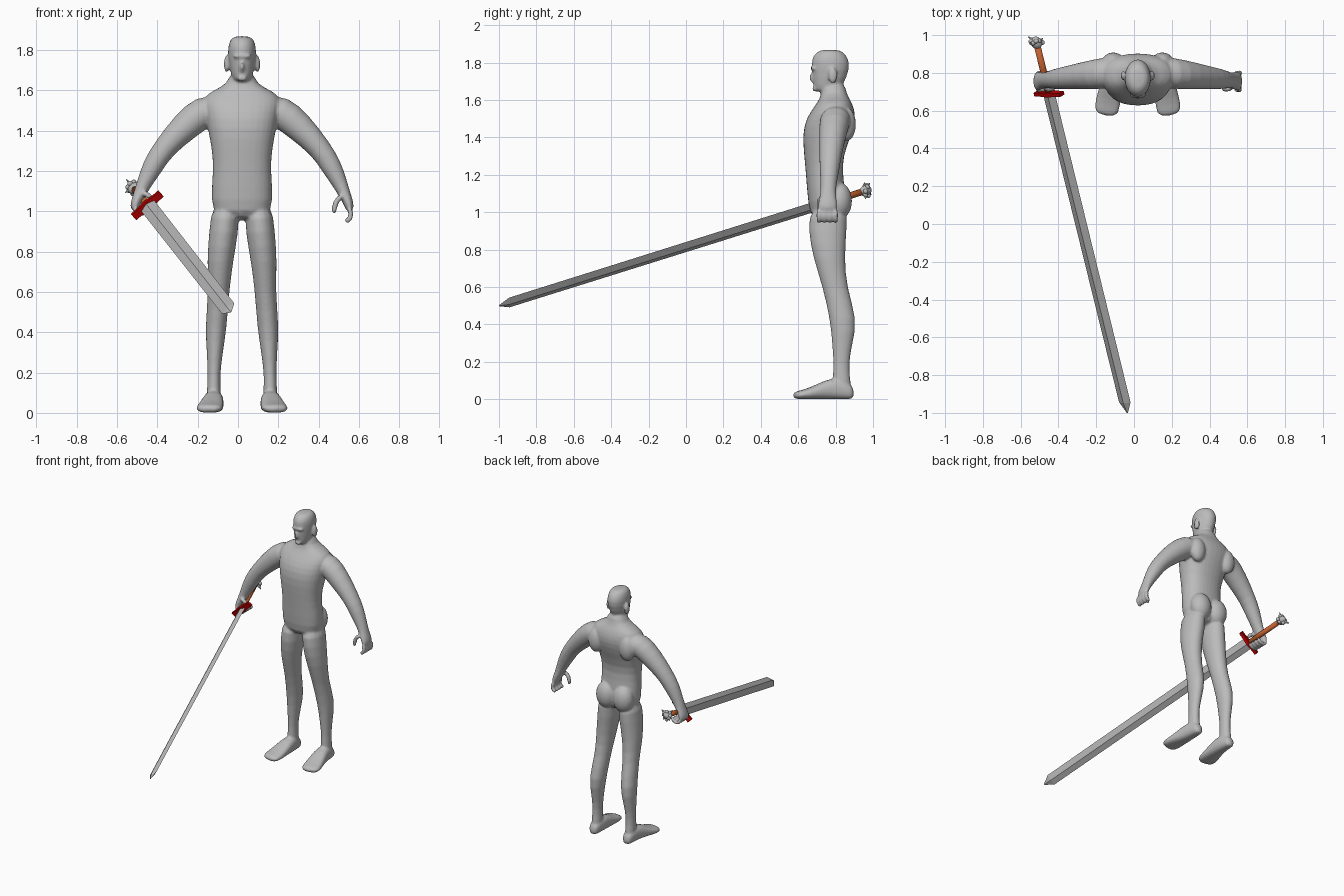
import bpy, bmesh, math, random
from mathutils import Vector, Matrix

if "Cube" in bpy.data.objects:
    bpy.data.objects.remove(bpy.data.objects["Cube"])

ACROSS, DEPTH, UP = Matrix.Identity(3)


def material(name, red, green, blue):
    mat = bpy.data.materials.new(name)
    mat.use_nodes = True
    colour = (red, green, blue, 1)
    mat.diffuse_color = colour
    mat.node_tree.nodes["Principled BSDF"].inputs["Base Color"].default_value = colour
    return mat


grey = material("grey", .5, .5, .5)
dark_red = material("dark red", .5, 0, 0)
orange_brown = material("orange brown", .55, .12, .03)


def loft(mesh, sections, depth=DEPTH, sides=16, power=1, phase=0, mirror=1):
    """Skin rounded sections (x, y, z, half width, half depth) along a path."""
    points = [Vector(section[:3]) for section in sections]
    last = len(points) - 1
    rings = []
    for i, (point, section) in enumerate(zip(points, sections)):
        tangent = points[min(i + 1, last)] - points[max(i - 1, 0)]
        tangent -= depth * tangent.dot(depth)
        wide = tangent.cross(depth).normalized()
        ring = []
        for k in range(sides):
            angle = math.tau * k / sides + phase
            c, s = math.cos(angle), math.sin(angle)
            place = (point + wide * section[-2] * math.copysign(abs(c) ** power, c)
                     + depth * section[-1] * math.copysign(abs(s) ** power, s))
            place.x *= mirror
            ring.append(mesh.verts.new(place))
        rings.append(ring)
    for low, high in zip(rings, rings[1:]):
        for k in range(sides):
            j = (k + 1) % sides
            mesh.faces.new((low[k], low[j], high[j], high[k]))
    mesh.faces.new(rings[0])
    mesh.faces.new(rings[-1])


def span(x, z, width, front, back):
    """Section given by its front and back depth."""
    return (x, (front + back) / 2, z, width, (back - front) / 2)


def ball(mesh, centre, radii):
    matrix = Matrix.Translation(centre) @ Matrix.Diagonal((*radii, 1))
    bmesh.ops.create_uvsphere(mesh, u_segments=16, v_segments=10, radius=1, matrix=matrix)


def finish(name, mesh, mat, matrix, smooth=False):
    bmesh.ops.recalc_face_normals(mesh, faces=mesh.faces)
    for face in mesh.faces:
        face.smooth = smooth
    data = bpy.data.meshes.new(name)
    mesh.to_mesh(data)
    mesh.free()
    data.materials.append(mat)
    part = bpy.data.objects.new(name, data)
    bpy.context.collection.objects.link(part)
    part.matrix_world = matrix
    return part


body = bmesh.new()

# Torso and neck: height, half width, front, back
torso = ((.95, .13, .67, .84), (1.05, .16, .65, .86), (1.2, .145, .64, .84),
         (1.3, .15, .63, .84), (1.42, .175, .62, .89), (1.5, .19, .64, .91),
         (1.56, .2, .68, .9), (1.6, .15, .71, .88), (1.63, .07, .72, .86),
         (1.7, .06, .73, .85))
loft(body, [span(0, *ring) for ring in torso], power=.85)

# Head: height, half width, front, back
skull = ((1.64, .04, .69, .8), (1.67, .055, .68, .84), (1.77, .073, .67, .88),
         (1.82, .07, .67, .87), (1.85, .06, .69, .85), (1.87, .04, .72, .82))
loft(body, [span(0, *ring) for ring in skull])
ball(body, (0, .68, 1.72), (.012, .02, .03))
ball(body, (0, .68, 1.77), (.05, .015, .01))
ball(body, (0, .69, 1.66), (.026, .015, .015))

# Leg: x, height, half width, front, back
leg = ((.08, 1.04, .07, .66, .87), (.09, .9, .074, .65, .86), (.11, .75, .066, .68, .85),
       (.115, .6, .052, .73, .86), (.13, .42, .055, .77, .92), (.135, .3, .04, .78, .89),
       (.14, .18, .03, .79, .87), (.14, .1, .036, .78, .88), (.14, .03, .036, .79, .89))

# Foot: x, y, half width, half height, with the sole on the ground
foot = ((.14, .9, .03, .03), (.14, .86, .04, .05), (.14, .78, .05, .06),
        (.15, .7, .06, .04), (.16, .63, .07, .025), (.17, .57, .06, .02))

# Arm and palm: x, height, half width, half depth, drifting forward on the way out
arm = ((.12, 1.5, .07, .08), (.19, 1.5, .085, .085), (.285, 1.42, .075, .075),
       (.39, 1.31, .055, .06), (.44, 1.23, .055, .055), (.49, 1.13, .037, .04),
       (.51, 1.08, .03, .045), (.53, 1.04, .025, .054), (.535, 1, .02, .05))

# Finger and thumb paths: the left hand hangs open, the right closes on the grip
open_hand = (((.53, 1.02), (.545, .98), (.53, .955), (.51, .95)),
             ((.5, 1.08), (.46, 1.05), (.455, .98)))
closed_hand = (((.53, 1.02), (.525, .985), (.485, .985), (.455, 1.02)),
               ((.5, 1.09), (.465, 1.085), (.44, 1.05)))

for mirror, (finger, thumb) in ((1, open_hand), (-1, closed_hand)):
    ball(body, (mirror * .077, .785, 1.73), (.013, .025, .043))   # ear
    ball(body, (mirror * .07, .82, 1.06), (.08, .07, .1))         # buttock
    ball(body, (mirror * .13, .86, 1.47), (.06, .05, .09))        # shoulder blade
    loft(body, [span(*ring) for ring in leg], mirror=mirror)
    loft(body, [(x, y, high, wide, high) for x, y, wide, high in foot],
         depth=UP, power=.8, mirror=mirror)
    loft(body, [(x, .82 - .12 * x, z, wide, deep) for x, z, wide, deep in arm], mirror=mirror)
    for k in range(4):
        loft(body, [(x, .71 + .03 * k, z, .015, .015) for x, z in finger],
             sides=8, mirror=mirror)
    loft(body, [(x, .715, z, .016, .016) for x, z in thumb], sides=8, mirror=mirror)

# Fuse the figure into one smooth skin
figure = finish("body", body, grey, Matrix.Translation(ACROSS * .02), smooth=True)
rounding = figure.modifiers.new("rounding", "SUBSURF")
rounding.levels = rounding.render_levels = 1
fuse = figure.modifiers.new("fuse", "REMESH")
fuse.mode = "VOXEL"
fuse.voxel_size = .008
fuse.use_smooth_shade = True
relax = figure.modifiers.new("relax", "SMOOTH")
relax.factor = .5
relax.iterations = 3

# Sword frame: local z runs to the tip, local x across the blade
hilt, tip = Vector((-.45, .69, 1.03)), Vector((-.035, -1, .5))
length = (tip - hilt).length
along = (tip - hilt).normalized()
edge = Vector((.75, 0, .65))
edge = (edge - along * edge.dot(along)).normalized()
frame = Matrix((edge, along.cross(edge), along)).transposed().to_4x4()
frame.translation = hilt

# Diamond blade with a short point
blade = bmesh.new()
loft(blade, [(0, 0, 0, .042, .014), (0, 0, length - .06, .04, .013),
             (0, 0, length, .004, .002)], sides=4)
finish("sword_blade", blade, grey, frame)

# Square guard bar, thicker in the middle
guard = bmesh.new()
loft(guard, [(x, 0, 0, wide, wide * .55)
             for x, wide in ((-.09, .026), (-.06, .026), (0, .033), (.06, .026), (.09, .026))],
     depth=UP, sides=4, phase=math.pi / 4)
finish("sword_guard", guard, dark_red, frame)

grip = bmesh.new()
loft(grip, [(0, 0, z, .018, .018) for z in (0, -.27)], sides=12)
finish("sword_grip", grip, orange_brown, frame, smooth=True)

# Gnarled pommel: a knob with lumps and short horns
random.seed(4)
pommel = bmesh.new()
knob = UP * -.29
ball(pommel, knob, (.032, .026, .034))
for k in range(8):
    angle = math.tau * k / 8
    out = Vector((math.cos(angle), math.sin(angle), random.uniform(-.8, .5))).normalized()
    ball(pommel, knob + out * .03, (.014, .014, .012))
    if k % 2 == 0:
        turn = out.to_track_quat("Z", "Y").to_matrix().to_4x4()
        bmesh.ops.create_cone(pommel, cap_ends=True, segments=6, radius1=.01, radius2=.002,
                              depth=.03, matrix=Matrix.Translation(knob + out * .043) @ turn)
finish("sword_pommel", pommel, grey, frame)
